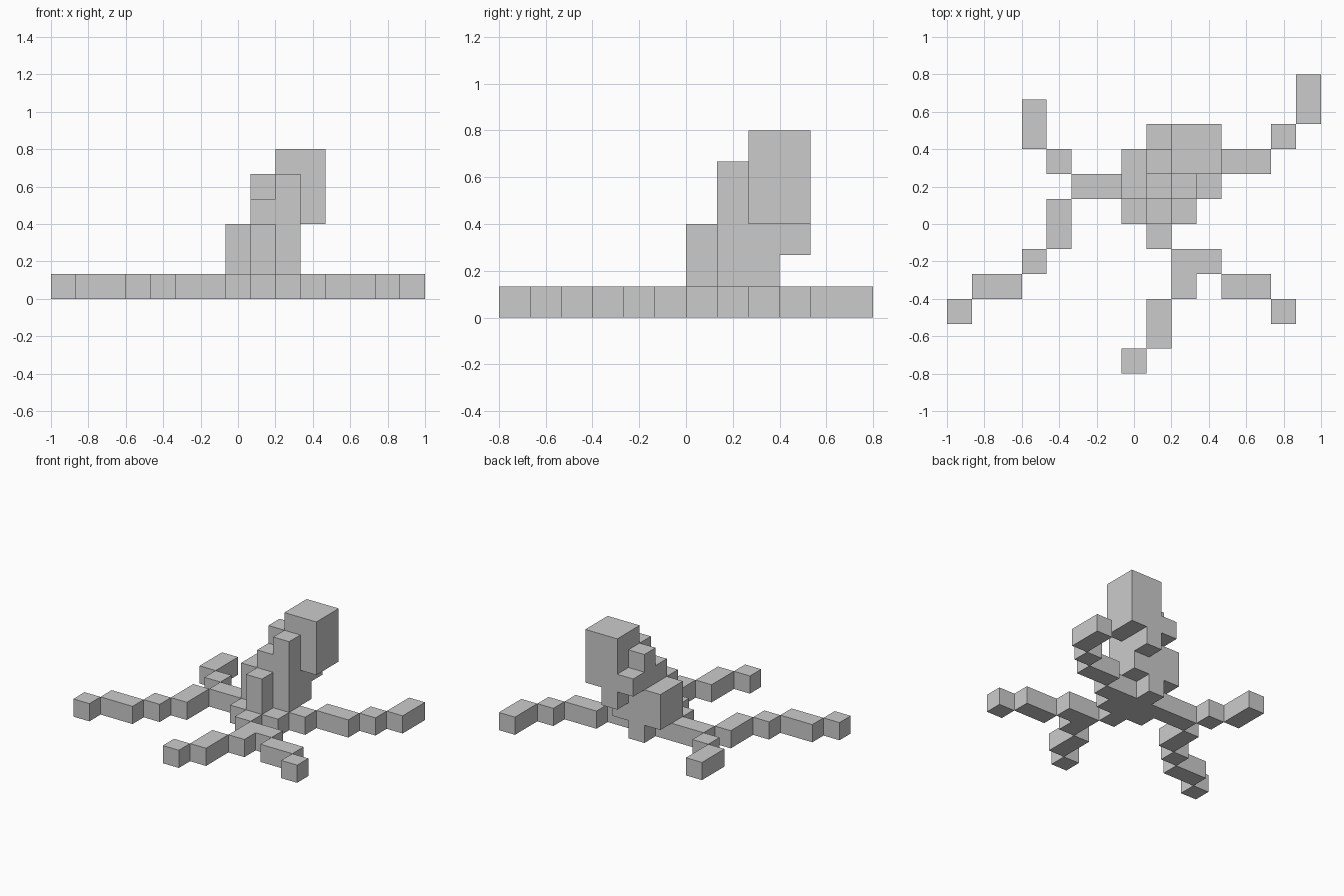
import bpy, bmesh, math
from mathutils import Vector

if "Cube" in bpy.data.objects:
    bpy.data.objects.remove(bpy.data.objects["Cube"])

U = 2 / 15                      # block size
ORIGIN = Vector((-1, -0.8, 0))

# Roots lie one block high on the ground: x, y, width, depth in blocks
ROOTS = {
    "right_root": [(10, 7, 1, 1), (11, 8, 2, 1), (13, 9, 1, 1), (14, 10, 1, 2)],
    "left_root": [(5, 7, 2, 1), (4, 8, 1, 1), (3, 9, 1, 2), (4, 5, 1, 2),
                  (3, 4, 1, 1), (1, 3, 2, 1), (0, 2, 1, 1)],
    "front_root": [(8, 5, 1, 1), (9, 4, 2, 1), (9, 3, 1, 1), (8, 1, 1, 2),
                   (7, 0, 1, 1), (11, 3, 2, 1), (13, 2, 1, 1)],
}
# Upright pieces: x, y, z, width, depth, height in blocks
UPRIGHT = {
    "stump": [(7, 6, 0, 3, 2, 1), (8, 8, 0, 1, 1, 1), (7, 7, 1, 3, 2, 2),
              (8, 6, 1, 1, 1, 2), (8, 7, 3, 2, 1, 1), (9, 7, 4, 1, 1, 1)],
    "crown": [(9, 8, 3, 2, 2, 3), (8, 8, 3, 1, 2, 1), (8, 8, 4, 1, 1, 1),
              (9, 9, 2, 1, 1, 1)],
}


def cells(boxes):
    return {(x + i, y + j, z + k) for x, y, z, w, d, h in boxes
            for i in range(w) for j in range(d) for k in range(h)}


def skin(name, part, solid):
    """Outer faces of the part's blocks, merged into large flat faces."""
    bm = bmesh.new()
    for c in part:
        for axis in range(3):
            for side in (0, 1):
                n = list(c)
                n[axis] += 2 * side - 1
                if tuple(n) in solid:
                    continue
                quad = []
                for a, b in ((0, 0), (1, 0), (1, 1), (0, 1)):
                    p = Vector(c)
                    p[axis] += side
                    p[(axis + 1) % 3] += a
                    p[(axis + 2) % 3] += b
                    quad.append(bm.verts.new(ORIGIN + p * U))
                bm.faces.new(quad if side else quad[::-1])
    bmesh.ops.remove_doubles(bm, verts=bm.verts, dist=1e-4)
    bmesh.ops.dissolve_limit(bm, angle_limit=math.radians(1),
                             verts=bm.verts, edges=bm.edges)
    mesh = bpy.data.meshes.new(name)
    bm.to_mesh(mesh)
    bm.free()
    bpy.context.collection.objects.link(bpy.data.objects.new(name, mesh))


parts = {n: cells([(x, y, 0, w, d, 1) for x, y, w, d in b]) for n, b in ROOTS.items()}
parts.update({n: cells(b) for n, b in UPRIGHT.items()})
solid = set().union(*parts.values())
for name, part in parts.items():
    skin(name, part, solid)
